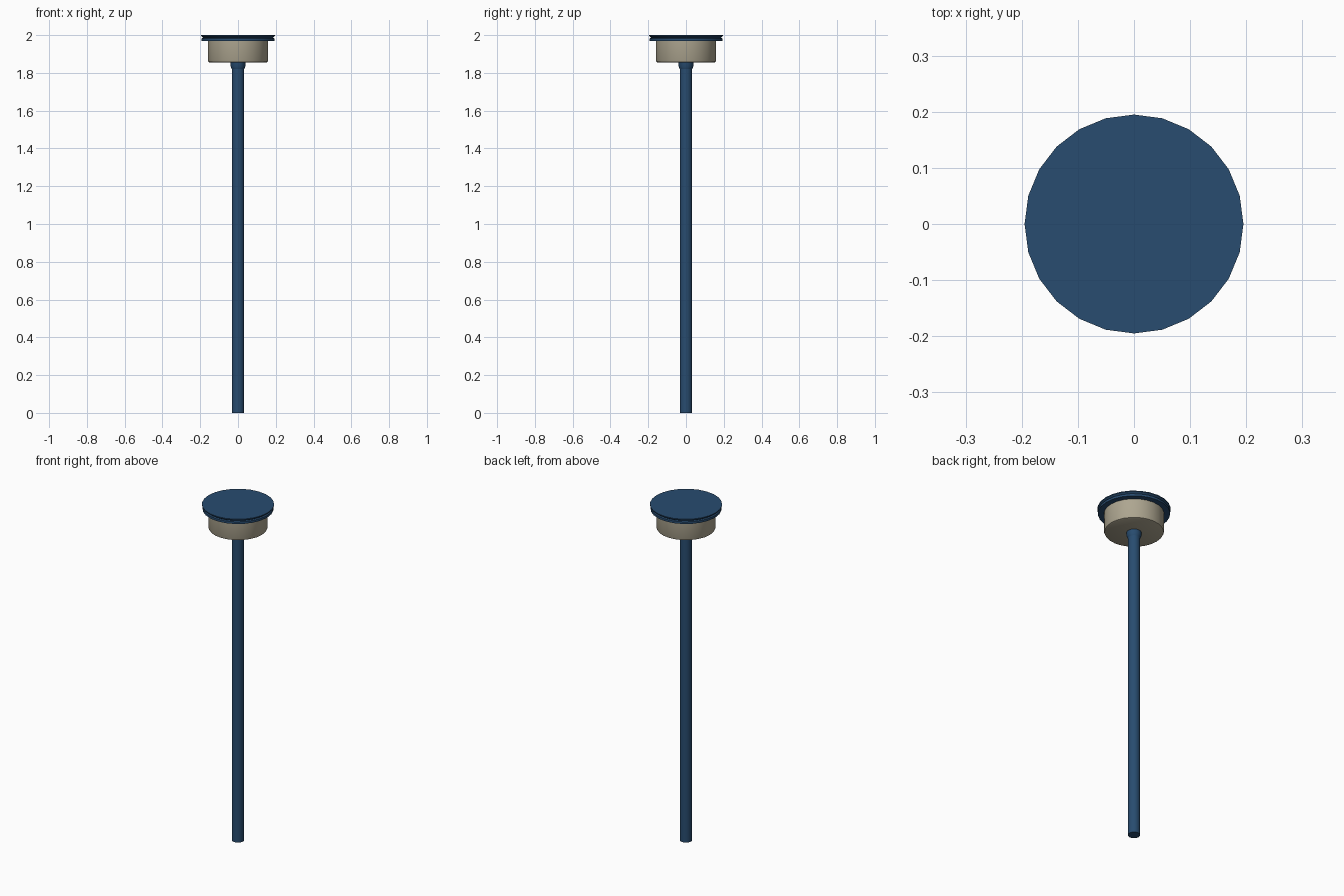
import bpy
import bmesh
import math

if "Cube" in bpy.data.objects:
    bpy.data.objects.remove(bpy.data.objects["Cube"], do_unlink=True)


def material(name, rgb):
    mat = bpy.data.materials.new(name)
    mat.use_nodes = True
    color = (*rgb, 1)
    mat.diffuse_color = color
    mat.node_tree.nodes["Principled BSDF"].inputs["Base Color"].default_value = color
    return mat


def lathe(name, profile, sides, mat):
    """Turn a (radius, height) profile, listed bottom to top, into a capped solid."""
    bm = bmesh.new()
    rings = []
    for r, z in profile:
        angles = [math.tau * i / sides for i in range(sides)]
        rings.append([bm.verts.new((r * math.cos(a), r * math.sin(a), z)) for a in angles])
    for low, high in zip(rings, rings[1:]):
        for i in range(sides):
            j = (i + 1) % sides
            bm.faces.new((low[i], low[j], high[j], high[i]))
    bm.faces.new(rings[0][::-1])
    bm.faces.new(rings[-1])
    mesh = bpy.data.meshes.new(name)
    bm.to_mesh(mesh)
    bm.free()
    mesh.materials.append(mat)
    obj = bpy.data.objects.new(name, mesh)
    bpy.context.collection.objects.link(obj)
    bpy.ops.object.select_all(action="DESELECT")
    obj.select_set(True)
    bpy.context.view_layer.objects.active = obj
    bpy.ops.object.shade_smooth_by_angle(angle=math.radians(30))
    return obj


blue = material("navy blue", (0.021, 0.072, 0.16))
beige = material("warm grey", (0.42, 0.38, 0.28))

# Long stem with a flared collar under the head
lathe("stem", [(0.033, 0), (0.033, 1.83)], 24, blue)
lathe("collar", [(0.033, 1.82), (0.039, 1.835), (0.039, 1.86)], 24, blue)

# Drum with a softened lower edge
lathe("drum", [(0.15, 1.855), (0.157, 1.858), (0.16, 1.865), (0.16, 1.975)], 24, beige)

# Flat cap with a shallow groove around its rim
lathe("cap", [(0.192, 1.97), (0.192, 1.983), (0.184, 1.986), (0.195, 1.995), (0.195, 2.0)], 24, blue)
